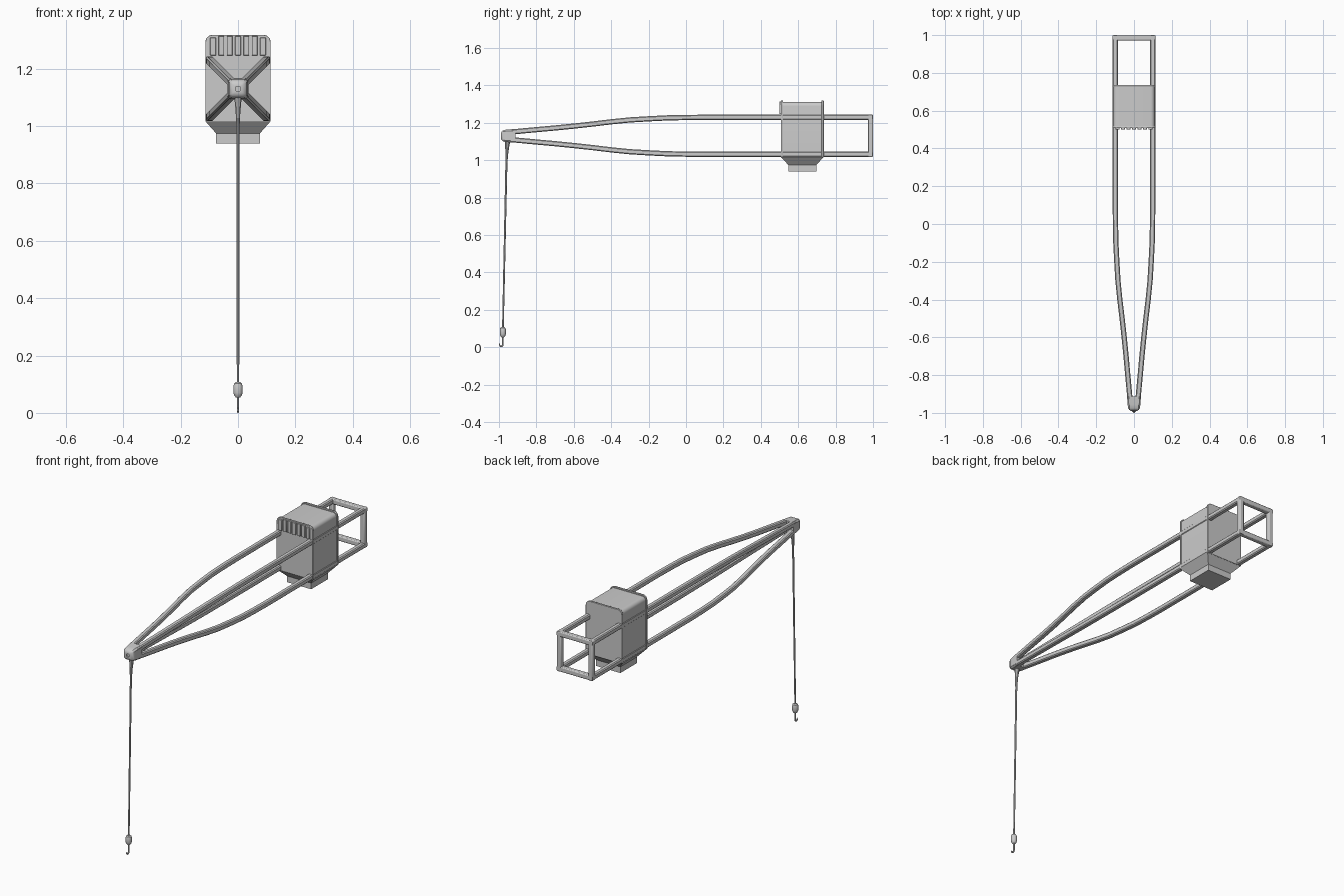
import bpy, bmesh, math

if "Cube" in bpy.data.objects:
    bpy.data.objects.remove(bpy.data.objects["Cube"])

CZ = 1.13      # height of the jib axis
CY = 0.622     # middle of the motor housing


def finish(name, bm, bevel=0.0, segs=2, smooth=True):
    bmesh.ops.recalc_face_normals(bm, faces=bm.faces)
    me = bpy.data.meshes.new(name)
    bm.to_mesh(me)
    bm.free()
    ob = bpy.data.objects.new(name, me)
    bpy.context.collection.objects.link(ob)
    if bevel:
        m = ob.modifiers.new("bevel", 'BEVEL')
        m.width, m.segments, m.limit_method = bevel, segs, 'ANGLE'
    if smooth:
        bpy.ops.object.select_all(action='DESELECT')
        ob.select_set(True)
        bpy.context.view_layer.objects.active = ob
        bpy.ops.object.shade_smooth_by_angle(angle=math.radians(35))
    return ob


def loft(name, rings, **kw):
    """Skin a list of equal-length closed rings and cap both ends."""
    bm = bmesh.new()
    rows = [[bm.verts.new(p) for p in r] for r in rings]
    n = len(rows[0])
    for a, b in zip(rows, rows[1:]):
        for i in range(n):
            bm.faces.new((a[i], a[(i + 1) % n], b[(i + 1) % n], b[i]))
    bm.faces.new(rows[0])
    bm.faces.new(rows[-1])
    return finish(name, bm, **kw)


def box(name, x0, x1, y0, y1, z0, z1, **kw):
    ring = lambda z: [(x0, y0, z), (x1, y0, z), (x1, y1, z), (x0, y1, z)]
    return loft(name, [ring(z0), ring(z1)], **kw)


def tube(name, pts, radii, sides=10):
    """Round tube lying in the yz plane, with a radius per point."""
    rings = []
    for i, (y, z) in enumerate(pts):
        a, b = pts[max(i - 1, 0)], pts[min(i + 1, len(pts) - 1)]
        dy, dz = b[0] - a[0], b[1] - a[1]
        l = math.hypot(dy, dz)
        ny, nz = -dz / l, dy / l
        ring = []
        for k in range(sides):
            t = 2 * math.pi * k / sides
            c, s = math.cos(t) * radii[i], math.sin(t) * radii[i]
            ring.append((s, y + ny * c, z + nz * c))
        rings.append(ring)
    return loft(name, rings)


def arch(y, half, top, r, z0=1.015, n=6):
    """Housing outline: flat bottom, rounded top corners."""
    pts = [(-half, y, z0), (half, y, z0)]
    for cx, a0 in ((half - r, 0), (r - half, 90)):
        for i in range(n + 1):
            t = math.radians(a0 + 90 * i / n)
            pts.append((cx + r * math.cos(t), y, top - r + r * math.sin(t)))
    return pts


# Four jib rails: straight at the back, curving in to the tip
PROFILE = [(0.998, .113), (0.1, .113), (0, .112), (-.1, .110), (-.2, .105),
           (-.3, .099), (-.4, .089), (-.5, .077), (-.6, .066), (-.7, .056),
           (-.8, .047), (-.95, .033)]
W, C = 0.028, 0.005
for sx, ln in ((1, "right"), (-1, "left")):
    for sz, hn in ((1, "upper"), (-1, "lower")):
        rings = []
        for y, r in PROFILE:
            i = r - W
            sec = [(i + C, i), (r - C, i), (r, i + C), (r, r - C),
                   (r - C, r), (i + C, r), (i, r - C), (i, i + C)]
            rings.append([(sx * a, y, CZ + sz * b) for a, b in sec])
        loft(f"jib_rail_{hn}_{ln}", rings)

# Square frame closing the back end
R = 0.113
for s, xn, zn in ((1, "right", "top"), (-1, "left", "bottom")):
    a, b = sorted((s * R, s * (R - W)))
    box(f"end_post_{xn}", a, b, 1 - W, 1.0, CZ - R, CZ + R, bevel=.005)
    box(f"end_bar_{zn}", -R, R, 1 - W, 1.0, CZ + a, CZ + b, bevel=.005)

# Tip block with rounded nose and small square recess
tip = [(-.912, .037), (-.955, .034), (-.975, .031), (-.984, .025),
       (-.989, .017), (-.989, .008), (-.982, .008)]
rings = []
for y, h in tip:
    c = h * .25
    sec = [(h, h - c), (h - c, h), (c - h, h), (-h, h - c),
           (-h, c - h), (c - h, -h), (h - c, -h), (h, c - h)]
    rings.append([(x, y, CZ + z) for x, z in sec])
loft("jib_tip", rings)

# Motor housing with a raised plate at front and back
loft("housing", [arch(.515, .110, 1.311, .022), arch(.730, .110, 1.311, .022)])
for n, y0, y1 in (("front", .508, .519), ("back", .725, .737)):
    loft(f"housing_plate_{n}", [arch(y0, .114, 1.318, .026),
                                arch(y1, .114, 1.318, .026)], bevel=.002)

# Vent ribs along the top of the front plate
for i in range(7):
    x = (i - 3) * .029
    box(f"vent_rib_{i + 1}", x - .010, x + .010, .500, .510,
        1.246, 1.314 if abs(i - 3) < 3 else 1.308, bevel=.002)

# Tapered base and mounting block
rect = lambda hx, hy, z: [(x * hx, CY + y * hy, z)
                          for x, y in ((-1, -1), (1, -1), (1, 1), (-1, 1))]
loft("housing_base", [rect(.114, .114, 1.017), rect(.076, .075, .974)])
loft("mounting_block", [rect(.076, .075, .980), rect(.076, .075, .939)])

# Rope, flared where it leaves the tip
loft_r = [(-.953, 1.112, .016), (-.955, 1.085, .012), (-.958, 1.04, .008),
          (-.960, .99, .0055), (-.979, .095, .0045)]
tube("rope", [p[:2] for p in loft_r], [p[2] for p in loft_r])

# Weight above the hook
wt = [(.107, .008), (.102, .014), (.092, .0165), (.070, .0165),
      (.060, .013), (.053, .007)]
tube("hook_weight", [(-.979, z) for z, _ in wt], [r for _, r in wt], 14)

# Hook
pts = [(-.979, .056), (-.979, .022)]
pts += [(-.988 + .009 * math.cos(math.radians(t)),
         .0135 + .009 * math.sin(math.radians(t))) for t in range(0, -181, -30)]
pts.append((-.9975, .019))
tube("hook", pts, [.0045] * 8 + [.003, .0015])
